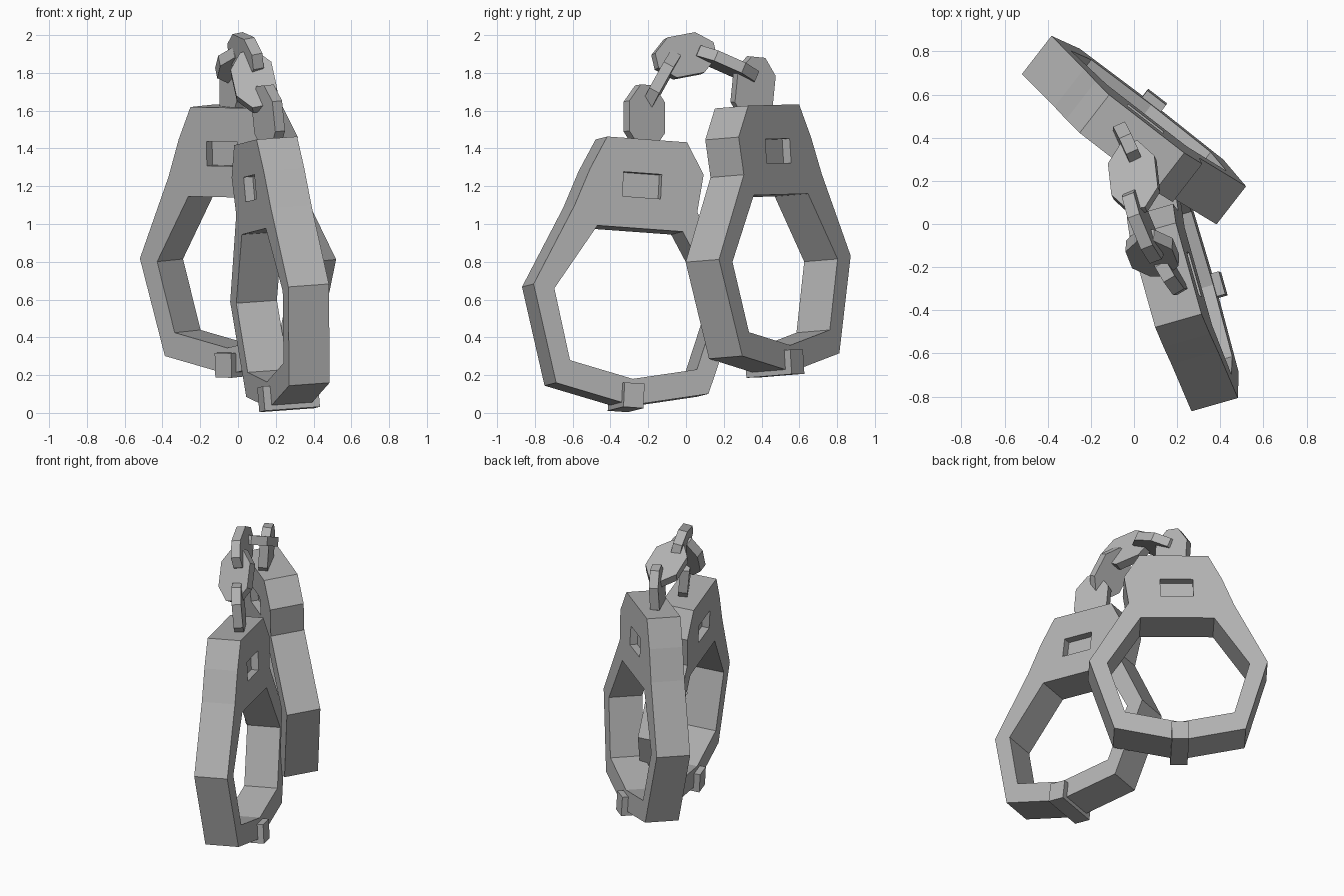
import bpy, bmesh
from mathutils import Matrix, Vector, Euler

if "Cube" in bpy.data.objects:
    bpy.data.objects.remove(bpy.data.objects["Cube"], do_unlink=True)

steel = bpy.data.materials.new("grey steel")
steel.use_nodes = True
steel.diffuse_color = (0.45, 0.45, 0.45, 1)
steel.node_tree.nodes["Principled BSDF"].inputs["Base Color"].default_value = (0.45, 0.45, 0.45, 1)


def slab(name, outline, thickness, y=0.0):
    """Flat outline in local XZ, extruded along local Y around y."""
    bm = bmesh.new()
    face = bm.faces.new([bm.verts.new((u, y - thickness / 2, v)) for u, v in outline])
    ext = bmesh.ops.extrude_face_region(bm, geom=[face])
    bmesh.ops.translate(bm, vec=(0, thickness, 0),
                        verts=[g for g in ext["geom"] if isinstance(g, bmesh.types.BMVert)])
    bmesh.ops.recalc_face_normals(bm, faces=bm.faces)
    mesh = bpy.data.meshes.new(name)
    bm.to_mesh(mesh)
    bm.free()
    mesh.materials.append(steel)
    obj = bpy.data.objects.new(name, mesh)
    bpy.context.collection.objects.link(obj)
    return obj


def rect(half, low, high):
    return [(-half, low), (half, low), (half, high), (-half, high)]


def carve(obj, cutters):
    """Subtract the cutters, bake the result and drop the cutters."""
    for c in cutters:
        c.hide_render = True
        mod = obj.modifiers.new("cut", "BOOLEAN")
        mod.operation, mod.solver, mod.object = "DIFFERENCE", "EXACT", c
    graph = bpy.context.evaluated_depsgraph_get()
    baked = bpy.data.meshes.new_from_object(obj.evaluated_get(graph))
    obj.modifiers.clear()
    obj.data = baked
    for c in cutters:
        bpy.data.objects.remove(c, do_unlink=True)


# Cuff outline, wrist opening and lock window
THICK = 0.224
WIDE = 0.615
OUTER = [(0, 0.01), (0.42, 0.1), (0.57, WIDE), (0.31, 1.06), (0.335, 1.26), (0.235, 1.425),
         (-0.205, 1.425), (-0.29, 1.25), (-0.365, 1.05), (-0.57, WIDE), (-0.42, 0.1)]
HOLE = [(0, 0.15), (0.35, 0.225), (0.455, 0.6), (0.235, 0.95),
        (-0.235, 0.95), (-0.455, 0.6), (-0.35, 0.225)]


def cuff(side, centre, turn):
    body = slab(side + "_cuff", OUTER, THICK)
    cutters = [slab("opening_cutter", HOLE, 1)]
    for s in (-1, 1):
        cutters.append(slab("window_cutter", rect(0.105, 1.115, 1.245), 0.1, s * THICK / 2))
    carve(body, cutters)
    clasp = slab(side + "_clasp", rect(0.055, -0.005, 0.125), THICK + 0.08)
    place = (Matrix.Translation(centre) @ Euler(turn).to_matrix().to_4x4()
             @ Matrix.Translation((0, 0, -WIDE)))
    for part in (body, clasp):
        part.matrix_world = place


cuff("front", (0.22, -0.29, 0.635), (-0.07, 0.07, 1.845))
cuff("back", (0, 0.435, 0.815), (0.065, 0.017, -0.658))

# Chain of flat elongated octagons: centre, long axis, width axis
LINK = [(0.04, -0.17), (0.11, -0.08), (0.11, 0.08), (0.04, 0.17),
        (-0.04, 0.17), (-0.11, 0.08), (-0.11, -0.08), (-0.04, -0.17)]
CHAIN = [((0.16, -0.22, 1.565), (-0.1, 0, 1), (0.5, -0.85, 0)),
         ((0.085, -0.135, 1.755), (-0.2, 0.5, 0.9), (1, 0, 0.1)),
         ((0.04, -0.01, 1.89), (-0.4, 0.95, 0.18), (-0.2, 0, 1)),
         ((0, 0.215, 1.845), (-0.1, 0.9, -0.4), (1, 0, 0.2)),
         ((-0.025, 0.355, 1.715), (0, 0.1, 1), (-0.4, 0.9, 0))]
for i, (centre, along, across) in enumerate(CHAIN):
    z = Vector(along).normalized()
    x = Vector(across)
    x = (x - z * x.dot(z)).normalized()
    link = slab("chain_link_%d" % (i + 1), LINK, 0.06)
    link.matrix_world = (Matrix.Translation(centre)
                         @ Matrix((x, z.cross(x), z)).transposed().to_4x4())
